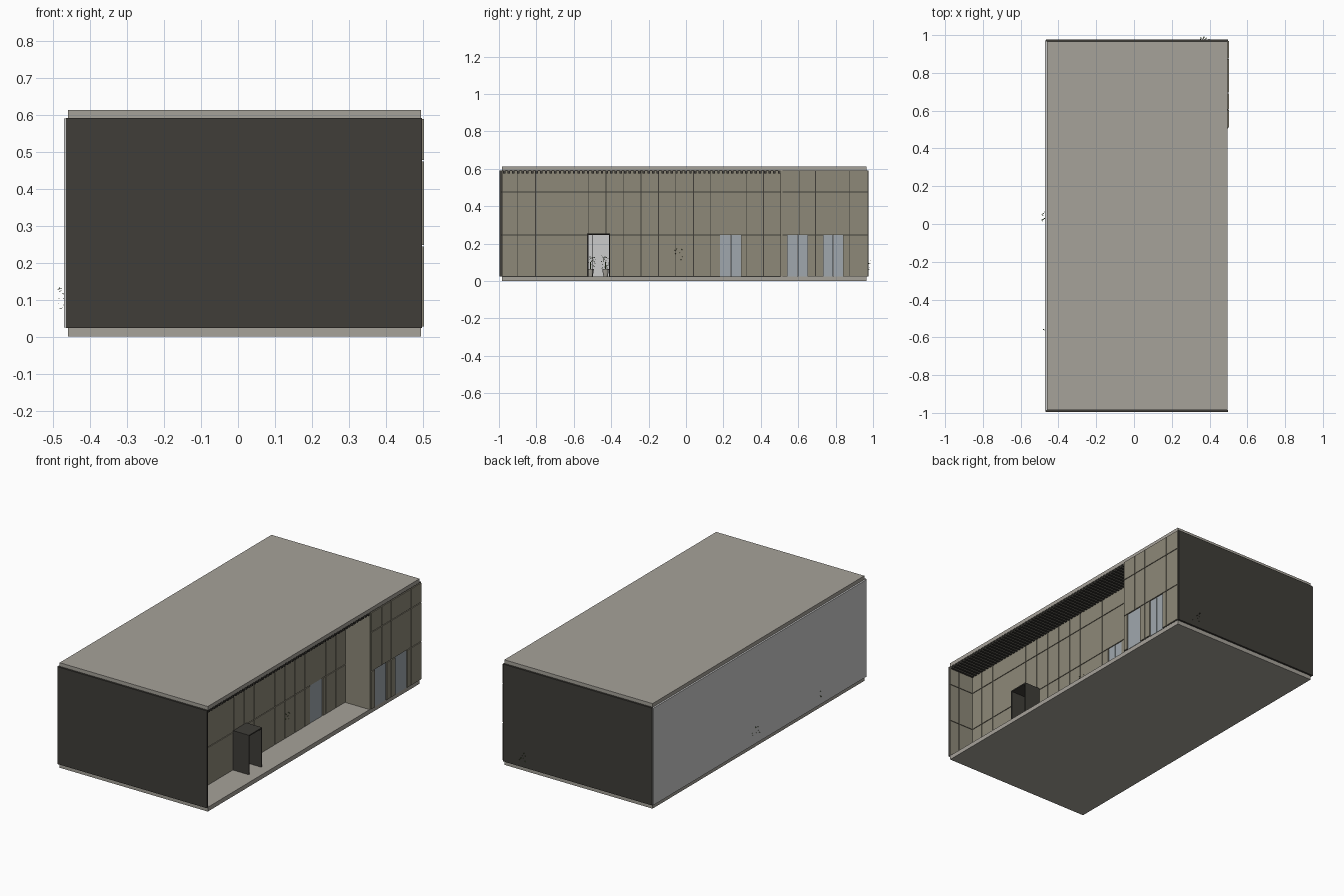
import bpy, bmesh, math, random
from mathutils import Vector

if "Cube" in bpy.data.objects:
    bpy.data.objects.remove(bpy.data.objects["Cube"])

random.seed(4)


def mat(name, r, g, b):
    m = bpy.data.materials.new(name)
    m.diffuse_color = (r, g, b, 1)
    m.use_nodes = True
    m.node_tree.nodes["Principled BSDF"].inputs["Base Color"].default_value = m.diffuse_color
    return m


CONCRETE = mat("concrete", .38, .36, .32)
DARK = mat("dark_cladding", .05, .047, .04)
PANEL = mat("panel", .27, .25, .19)
GLASS = mat("glass", .35, .39, .42)
GREEN = mat("leaf", .08, .13, .04)


def boxes(name, items, material=None):
    """One object from boxes given as (x0, x1, y0, y1, z0, z1)."""
    bm = bmesh.new()
    for x0, x1, y0, y1, z0, z1 in items:
        vs = bmesh.ops.create_cube(bm, size=1)["verts"]
        for v in vs:
            v.co = Vector(((x0 + x1) / 2 + v.co.x * (x1 - x0),
                           (y0 + y1) / 2 + v.co.y * (y1 - y0),
                           (z0 + z1) / 2 + v.co.z * (z1 - z0)))
    return finish(name, bm, material)


def finish(name, bm, material):
    me = bpy.data.meshes.new(name)
    bm.to_mesh(me)
    bm.free()
    ob = bpy.data.objects.new(name, me)
    bpy.context.collection.objects.link(ob)
    if material:
        me.materials.append(material)
    return ob


# Main levels and planes
Z0, Z1 = .025, .59
ROWS = [Z0, .246, .475, Z1]
XR, XF = .335, .497          # recessed and flush facade planes
YA, YB, YS = -.985, .965, .51  # front end, back end, step in the facade
GAP = .002


def cells(ys, openings):
    """Facade cells per row; openings are cut from the bottom row."""
    out = []
    for r in range(3):
        for a, b in zip(ys, ys[1:]):
            spans = [(a, b)]
            if r == 0:
                for o0, o1 in openings:
                    spans = [s for p, q in spans
                             for s in ((p, min(q, o0)), (max(p, o1), q))
                             if s[1] - s[0] > .004]
            out += [(p, q, ROWS[r], ROWS[r + 1]) for p, q in spans]
    return out


def facade(name, x, ys, openings):
    # Dark backing with separate panels on it, so the joints read as lines
    boxes(name + "_backing", [(x - .012, x - .003, *c)
                              for c in cells([ys[0], ys[-1]], openings)], DARK)
    boxes(name + "_panels", [(x - .004, x + .004, a + GAP, b - GAP, c + GAP, d - GAP)
                             for a, b, c, d in cells(ys, openings)], PANEL)


door = (-.522, -.413)
recess_windows = [(.183, .295)]
flush_windows = [(.543, .65), (.735, .84)]
facade("recessed_facade", XR,
       [YA, -.9, -.805, -.522, -.428, -.333, -.24, -.147, -.055, .04, .13,
        .325, .415, YS], [door] + recess_windows)
facade("flush_facade", XF + .002, [YS, .605, .693, .875, .972], flush_windows)

# Windows, two panes each
for i, (x, (a, b)) in enumerate([(XR, recess_windows[0])] +
                                [(XF, w) for w in flush_windows]):
    m = (a + b) / 2
    boxes(f"window_{i + 1}", [(x - .004, x, a, m - .001, Z0, .246),
                              (x - .004, x, m + .001, b, Z0, .246)], GLASS)

# Floor and roof slabs
boxes("floor_slab", [(-.46, .495, YA, YB, 0, Z0)], CONCRETE)
boxes("roof_slab", [(-.46, .495, YA, YB, Z1, .612)], CONCRETE)

# End walls, rear wall and return wall beside the recess
boxes("front_end_wall", [(-.465, XF, -.996, YA, Z0 - .001, Z1 + .001)], DARK)
boxes("back_end_wall", [(-.465, XF, YB, .976, Z0 - .001, Z1 + .001)], DARK)
boxes("rear_wall", [(-.47, -.46, -.992, .972, Z0, Z1)])
boxes("return_wall", [(XR - .01, XF, YS - .005, YS + .005, Z0, Z1)], PANEL)

# Panels on the inner face of the front end wall, inside the recess
boxes("recess_end_panels",
      [(a + GAP, b - GAP, YA, YA + .004, c + GAP, d - GAP)
       for a, b in ((XR, .435), (.435, XF))
       for c, d in zip(ROWS, ROWS[1:])], PANEL)

# Ceiling slats over the recess
n = 60
step = (YS - YA) / n
boxes("ceiling_slats", [(XR, XF - .002, YA + i * step + .006, YA + (i + 1) * step - .006,
                         .574, Z1) for i in range(n)], DARK)

# Entrance portal: two cheeks and a lid
d0, d1 = door
boxes("entrance_portal", [(XR - .01, .44, d0 - .006, d0, Z0, .255),
                          (XR - .01, .44, d1, d1 + .006, Z0, .255),
                          (XR - .01, .44, d0, d1, .248, .255)], DARK)
boxes("door_post", [(XR - .006, XR, -.502, -.499, Z0, .248)], DARK)


def plant(name, x, y, reach, z):
    """Potted plant: tapered pot, stem and scattered leaves."""
    bm = bmesh.new()
    bmesh.ops.create_cone(bm, cap_ends=True, segments=12, radius1=.012,
                          radius2=.018, depth=.04)
    bmesh.ops.translate(bm, verts=bm.verts, vec=(x, y, Z0 + .02))
    finish(name + "_pot", bm, CONCRETE)
    boxes(name + "_stem", [(x - .002, x + .002, y - .002, y + .002, Z0 + .04, z)], GREEN)
    bm = bmesh.new()
    for _ in range(60):
        t = random.uniform(0, 2 * math.pi)
        r = reach * math.sqrt(random.random())
        c = Vector((x + r * math.cos(t), y + r * math.sin(t),
                    z + random.uniform(-.035, .035)))
        u = Vector((math.cos(t), math.sin(t), random.uniform(-.6, .6))) * .006
        w = Vector((-math.sin(t), math.cos(t), random.uniform(-.4, .4))) * .003
        bm.faces.new([bm.verts.new(c + k) for k in (u, w, -u, -w)])
    finish(name + "_leaves", bm, GREEN)


# Indoor plants, some leaves poking through the walls
plant("rear_plant_a", -.445, .03, .045, .11)
plant("rear_plant_b", -.44, -.57, .04, .1)
plant("corner_plant", .37, .95, .04, .09)
plant("facade_plant", .315, -.035, .04, .145)
plant("door_plant_a", .29, -.51, .025, .1)
plant("door_plant_b", .28, -.43, .025, .1)
